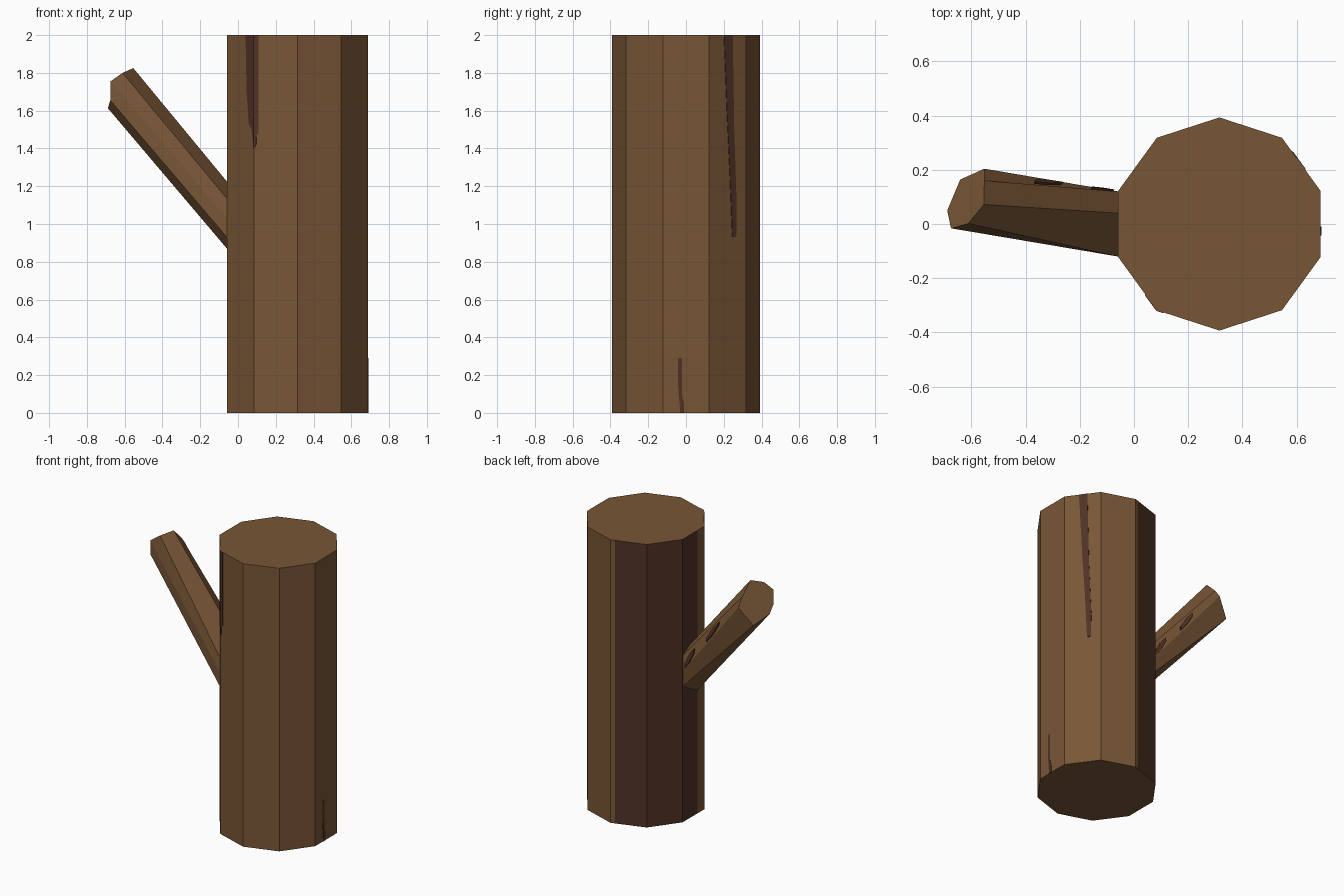
import bpy, bmesh, math
from mathutils import Vector

if "Cube" in bpy.data.objects:
    bpy.data.objects.remove(bpy.data.objects["Cube"])


def material(name, color):
    m = bpy.data.materials.new(name)
    m.diffuse_color = (*color, 1)
    m.use_nodes = True
    m.node_tree.nodes["Principled BSDF"].inputs["Base Color"].default_value = m.diffuse_color
    return m


BARK = material("brown bark", (0.188, 0.093, 0.037))
DARK = material("dark bark", (0.078, 0.031, 0.019))


def prism(name, low, high, mats, side_mat=lambda i: 0):
    """Solid between two matching rings of points."""
    bm = bmesh.new()
    a = [bm.verts.new(p) for p in low]
    b = [bm.verts.new(p) for p in high]
    n = len(a)
    bm.faces.new(a[::-1])
    bm.faces.new(b)
    for i in range(n):
        j = (i + 1) % n
        bm.faces.new((a[i], a[j], b[j], b[i])).material_index = side_mat(i)
    bmesh.ops.recalc_face_normals(bm, faces=bm.faces)
    me = bpy.data.meshes.new(name)
    bm.to_mesh(me)
    bm.free()
    for m in mats:
        me.materials.append(m)
    ob = bpy.data.objects.new(name, me)
    bpy.context.collection.objects.link(ob)
    return ob


# trunk: ten sides, with the weathered back left painted dark
CX, R = 0.315, 0.393
APO = R * math.cos(math.radians(18))
corners = [Vector((CX + R * math.cos(math.radians(18 + 36 * i)),
                   R * math.sin(math.radians(18 + 36 * i)), 0)) for i in range(10)]
ring = corners[:3] + [corners[2].lerp(corners[3], 0.12), corners[3], corners[4],
                      corners[4].lerp(corners[5], 0.68)] + corners[5:]
up = Vector((0, 0, 2))
prism("trunk", ring, [p + up for p in ring], [BARK, DARK],
      lambda i: 1 if i in (3, 4, 5) else 0)


# dark streaks laid on trunk sides, given as (sideways, height) outlines
def streak(name, angle, outline):
    a = math.radians(angle)
    out = Vector((math.cos(a), math.sin(a), 0))
    side = Vector((-math.sin(a), math.cos(a), 0))
    base = [Vector((CX, 0, z)) + out * APO + side * t for t, z in outline]
    prism(name, [p - out * 0.002 for p in base], [p + out * 0.003 for p in base], [DARK])


streak("front_streak_left", -144,
       [(0.05, 2), (0.1215, 2), (0.1215, 1.4), (0.105, 1.5), (0.078, 1.53), (0.06, 1.7)])
streak("front_streak_right", -108,
       [(-0.1215, 2), (-0.095, 2), (-0.095, 1.48), (-0.107, 1.47), (-0.108, 1.42), (-0.1215, 1.4)])
streak("back_right_streak", 36,
       [(-0.024, 2), (0.032, 2), (0.042, 1.5), (0.058, 1.1), (0.055, 0.93),
        (0.03, 0.93), (0.015, 1.25), (-0.005, 1.6)])
streak("right_foot_streak", 0,
       [(-0.042, 0.29), (-0.022, 0.29), (-0.022, 0.1), (-0.01, 0.05), (-0.01, 0),
        (-0.03, 0), (-0.042, 0.14)])

# branch: slanted stub growing out of the left side
X = CX - APO
foot = [Vector((X, y, z)) for y, z in
        [(0.04, 1.225), (-0.12, 1.135), (-0.12, 1.03), (-0.12, 0.93),
         (-0.04, 0.87), (0.12, 0.96), (0.12, 1.07), (0.12, 1.18)]]
tip = [Vector(p) for p in
       [(-0.554, 0.072, 1.825), (-0.611, 0.002, 1.80), (-0.674, -0.016, 1.756),
        (-0.676, -0.012, 1.655), (-0.689, 0.05, 1.613), (-0.641, 0.164, 1.562),
        (-0.552, 0.204, 1.68), (-0.552, 0.16, 1.74)]]
prism("branch", foot, tip, [BARK])

# dark spots on the back of the branch
for k, (u0, u1, v0, v1) in enumerate([(0.42, 0.62, 0.25, 0.8), (0.03, 0.2, 0.35, 0.95)]):
    def at(u, v):
        return foot[7].lerp(tip[7], u).lerp(foot[6].lerp(tip[6], u), v)
    um, vm = (u0 + u1) / 2, (v0 + v1) / 2
    quad = [at(u0, vm), at(u0, v1), at(um, v1), at(u1, vm), at(u1, v0), at(um, v0)]
    n = (quad[3] - quad[0]).cross(quad[2] - quad[5]).normalized()
    if n.y < 0:
        n = -n
    prism(f"branch_spot_{k + 1}", [p - n * 0.004 for p in quad],
          [p + n * 0.005 for p in quad], [DARK])
